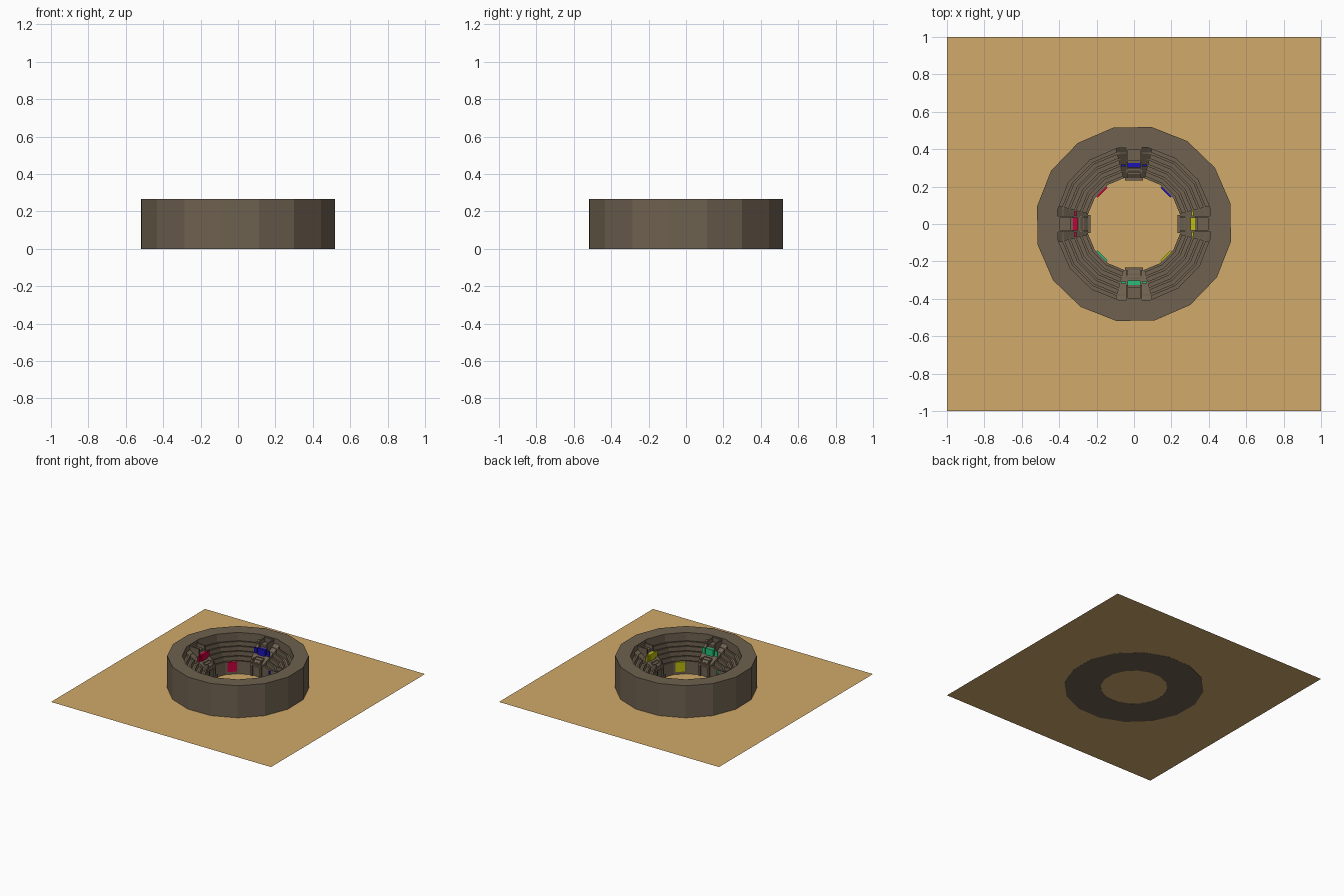
import bpy, bmesh
from math import sin, cos, pi, radians
from mathutils import Matrix

if "Cube" in bpy.data.objects:
    bpy.data.objects.remove(bpy.data.objects["Cube"])

SIDES = 16


def material(name, rgb):
    m = bpy.data.materials.new(name)
    m.diffuse_color = (*rgb, 1)
    m.use_nodes = True
    m.node_tree.nodes["Principled BSDF"].inputs["Base Color"].default_value = m.diffuse_color
    return m


STONE = material("stone", (0.156, 0.12, 0.08))
SAND = material("sand", (0.64, 0.40, 0.145))
YELLOW = material("yellow", (0.51, 0.51, 0.003))
BLUE = material("blue", (0.012, 0.007, 0.456))
RED = material("crimson", (0.58, 0.0, 0.045))
GREEN = material("green", (0.02, 0.51, 0.19))


def finish(name, bm, mat):
    bmesh.ops.recalc_face_normals(bm, faces=bm.faces)
    me = bpy.data.meshes.new(name)
    bm.to_mesh(me)
    bm.free()
    me.materials.append(mat)
    ob = bpy.data.objects.new(name, me)
    bpy.context.collection.objects.link(ob)
    return ob


def lathe(name, profile, turn, mat):
    """Closed (radius, z) profile swept round the z axis with flat sides."""
    bm = bmesh.new()
    rings = []
    for i in range(SIDES):
        a = 2 * pi * (i + 0.5) / SIDES + turn
        rings.append([bm.verts.new((r * cos(a), r * sin(a), z)) for r, z in profile])
    n = len(profile)
    for i in range(SIDES):
        p, q = rings[i], rings[(i + 1) % SIDES]
        for j in range(n):
            k = (j + 1) % n
            bm.faces.new((p[j], q[j], q[k], p[k]))
    return finish(name, bm, mat)


def add_box(bm, x, y, z):
    """Box from (min, max) pairs; local x points outwards."""
    size = Matrix.Diagonal((x[1] - x[0], y[1] - y[0], z[1] - z[0], 1))
    mid = Matrix.Translation((sum(x) / 2, sum(y) / 2, sum(z) / 2))
    bmesh.ops.create_cube(bm, size=1, matrix=mid @ size)


def boxes(name, parts, angle, mat):
    bm = bmesh.new()
    for part in parts:
        add_box(bm, *part)
    bm.transform(Matrix.Rotation(angle, 4, 'Z'))
    return finish(name, bm, mat)


# sand floor
bm = bmesh.new()
bmesh.ops.create_grid(bm, x_segments=1, y_segments=1, size=1,
                      matrix=Matrix.Translation((0, 0, 0.001)))
finish("sand_floor", bm, SAND)

# outer wall
lathe("outer_wall", [(0.415, 0), (0.527, 0), (0.527, 0.265), (0.415, 0.265)],
      radians(1), STONE)

# seating: podium wall, then rows of bench and walkway
ROWS, STEP, RISE, R0, Z0 = 5, 0.033, 0.025, 0.252, 0.105
profile = [(0.42, 0), (R0, 0)]
for i in range(ROWS):
    r, z = R0 + i * STEP, Z0 + i * RISE
    profile += [(r, z), (r + 0.014, z), (r + 0.014, z - 0.010), (r + STEP, z - 0.010)]
profile.append((0.42, profile[-1][1]))
lathe("seating_rows", profile, 0, STONE)

# four entrances on the axes, each with a team banner
for i, (side, mat) in enumerate((("right", YELLOW), ("back", BLUE),
                                 ("left", RED), ("front", GREEN))):
    a = i * pi / 2

    # sloped aisle wedge between the seating blocks
    bm = bmesh.new()
    outline = [(0.245, 0.058), (0.41, 0.10), (0.41, -0.10), (0.245, -0.058)]
    tops = (0.11, 0.225, 0.225, 0.11)
    low = [bm.verts.new((x, y, 0.002)) for x, y in outline]
    top = [bm.verts.new((x, y, z)) for (x, y), z in zip(outline, tops)]
    bm.faces.new(low)
    bm.faces.new(top)
    for j in range(4):
        k = (j + 1) % 4
        bm.faces.new((low[j], low[k], top[k], top[j]))
    bm.transform(Matrix.Rotation(a, 4, 'Z'))
    finish(side + "_aisle", bm, STONE)

    # upper box: side walls, lintel and back
    parts = [((0.325, 0.41), (s * 0.037 - 0.005, s * 0.037 + 0.005), (0.12, 0.25))
             for s in (-1, 1)]
    parts += [((0.325, 0.34), (-0.042, 0.042), (0.12, 0.205)),
              ((0.34, 0.41), (-0.034, 0.034), (0.12, 0.222)),
              ((0.395, 0.41), (-0.042, 0.042), (0.20, 0.258))]
    boxes(side + "_box", parts, a, STONE)

    # stair with cheek walls below the box
    parts = [((0.25 + 0.018 * j, 0.33), (-0.034, 0.034), (0.05, 0.115 + 0.015 * j))
             for j in range(4)]
    parts += [((0.245, 0.33), (s * 0.038 - 0.004, s * 0.038 + 0.004), (0.05, 0.14))
              for s in (-1, 1)]
    boxes(side + "_stair", parts, a, STONE)

    # arena gate: posts and lintel
    parts = [((0.232, 0.25), (s * 0.041 - 0.006, s * 0.041 + 0.006), (0.002, 0.10))
             for s in (-1, 1)]
    parts.append(((0.232, 0.25), (-0.047, 0.047), (0.088, 0.105)))
    boxes(side + "_gate", parts, a, STONE)

    # banner over the box front, with narrow side flags
    parts = [((0.303, 0.325), (-0.034, 0.034), (0.125, 0.205))]
    parts += [((0.308, 0.318), (s * 0.056 - 0.013, s * 0.056 + 0.013), (0.135, 0.20))
              for s in (-1, 1)]
    boxes(side + "_banner", parts, a, mat)

    # banner on the podium wall, on the diagonal
    d = a - pi / 4 
    boxes(side + "_podium_banner",
          [((0.238, 0.25), (-0.036, 0.036), (0.025, 0.105))], d, mat)
